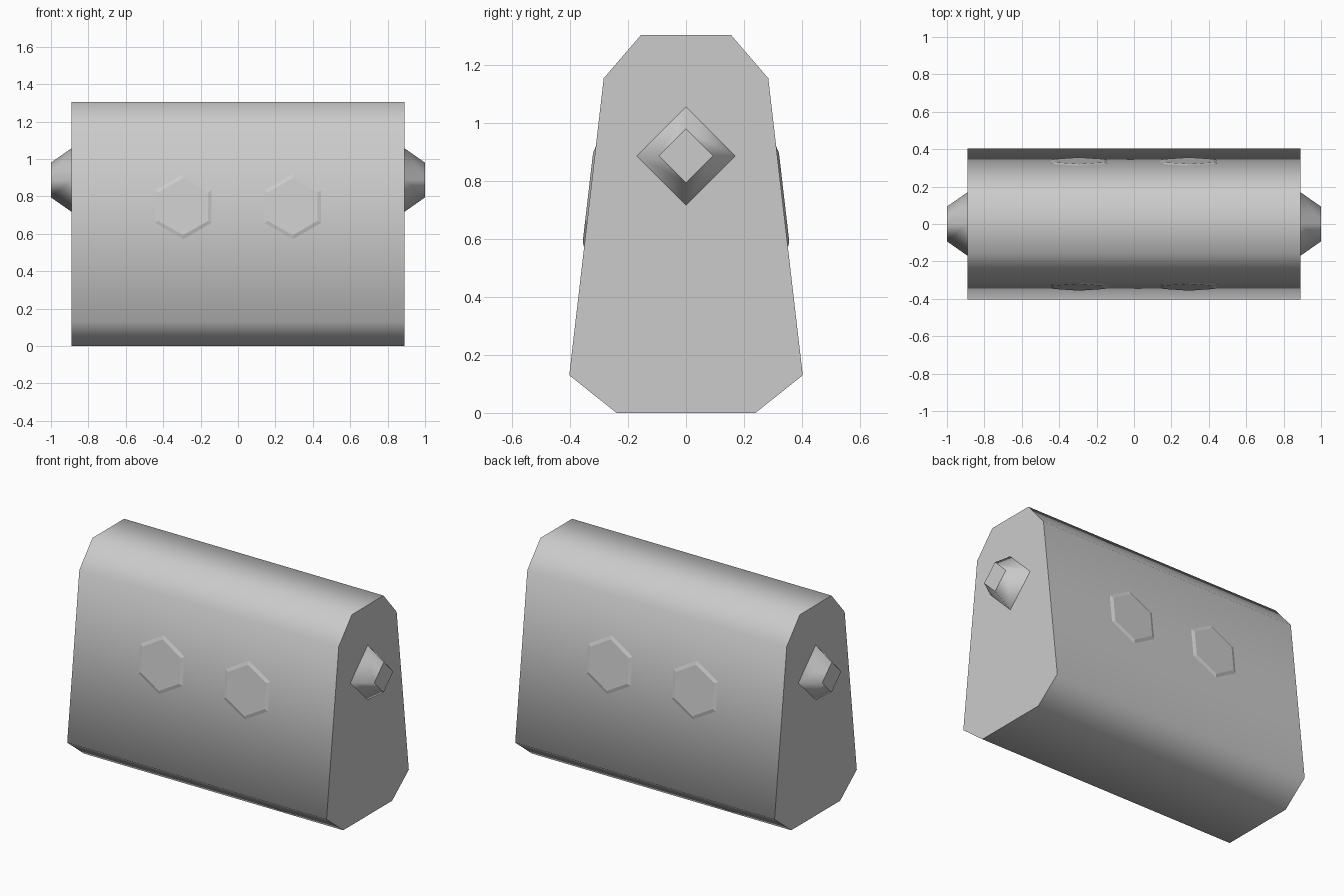
import bpy
import bmesh
from math import sin, cos, tau

cube = bpy.data.objects.get("Cube")
if cube:
    bpy.data.objects.remove(cube, do_unlink=True)

grey = bpy.data.materials.new("plain_grey")
grey.use_nodes = True
grey.diffuse_color = (0.6, 0.6, 0.6, 1)
grey.node_tree.nodes["Principled BSDF"].inputs["Base Color"].default_value = (0.6, 0.6, 0.6, 1)


def loft(name, ring_a, ring_b, smooth=True):
    """Join two matching rings, with flat end caps and sharp cap edges."""
    bm = bmesh.new()
    a = [bm.verts.new(p) for p in ring_a]
    b = [bm.verts.new(p) for p in ring_b]
    caps = [bm.faces.new(a), bm.faces.new(b)]
    for i in range(len(a)):
        j = (i + 1) % len(a)
        side = bm.faces.new((a[i], a[j], b[j], b[i]))
        side.smooth = smooth
    for cap in caps:
        for edge in cap.edges:
            edge.smooth = False
    bmesh.ops.recalc_face_normals(bm, faces=bm.faces)
    mesh = bpy.data.meshes.new(name)
    bm.to_mesh(mesh)
    bm.free()
    mesh.materials.append(grey)
    obj = bpy.data.objects.new(name, mesh)
    bpy.context.collection.objects.link(obj)
    return obj


# Tapered eight-sided body, smooth along its length
half = [(0.24, 0), (0.403, 0.13), (0.284, 1.155), (0.155, 1.305)]
profile = half + [(-y, z) for y, z in reversed(half)]
END = 0.89
loft("body", [(-END, y, z) for y, z in profile], [(END, y, z) for y, z in profile])


# Diamond knobs on both ends
def diamond(x, r):
    return [(x, r * cos(tau * i / 4), 0.887 + r * sin(tau * i / 4)) for i in range(4)]


for side, label in ((1, "left"), (-1, "right")):
    loft(label + "_end_knob", diamond(side * END, 0.17), diamond(side, 0.093))


# Low hexagonal studs lying on the sloping walls
def hexagon(x, side, r, lift):
    ring = []
    for i in range(6):
        z = 0.745 + r * cos(tau * i / 6)
        wall = 0.403 + (z - 0.13) * (0.284 - 0.403) / (1.155 - 0.13)
        ring.append((x + r * sin(tau * i / 6), side * (wall + lift), z))
    return ring


for side, face in ((-1, "front"), (1, "back")):
    for x, label in ((0.293, "left"), (-0.293, "right")):
        loft(f"{face}_{label}_stud", hexagon(x, side, 0.178, -0.001),
             hexagon(x, side, 0.153, 0.007), smooth=False)
